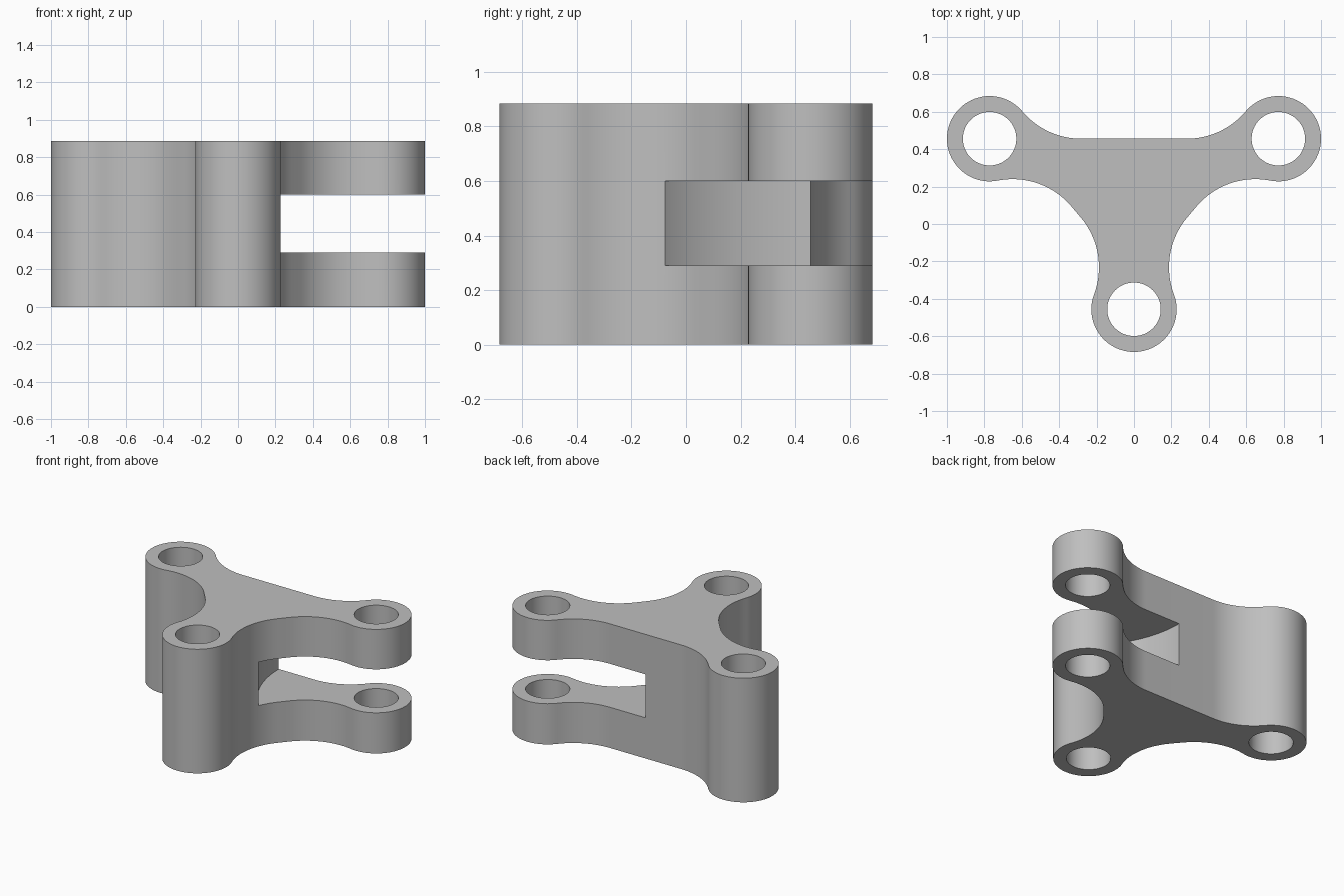
import bpy, bmesh, math
from mathutils import Vector

cube = bpy.data.objects.get("Cube")
if cube:
    bpy.data.objects.remove(cube, do_unlink=True)

HEIGHT = 0.885
BOSS_R, HOLE_R, FILLET_R = 0.228, 0.143, 0.412
SLOT_LOW, SLOT_HIGH, SLOT_R = 0.29, 0.60, 0.77
LEFT, RIGHT, FRONT = Vector((0.772, 0.456)), Vector((-0.772, 0.456)), Vector((0, -0.456))
# Each side: start boss, end boss, how far its straight edge sits inside the centre line
SIDES = [(LEFT, RIGHT, 0.0), (RIGHT, FRONT, 0.1), (FRONT, LEFT, 0.1)]

metal = bpy.data.materials.new("plain grey")
metal.use_nodes = True
GREY = (0.52, 0.52, 0.52, 1)
metal.diffuse_color = GREY
metal.node_tree.nodes["Principled BSDF"].inputs["Base Color"].default_value = GREY


def arc(centre, radius, start, end, steps, ccw=False):
    """Points from direction start to direction end, the short way or counterclockwise."""
    a = math.atan2(start.y, start.x)
    sweep = (math.atan2(end.y, end.x) - a) % math.tau
    if not ccw and sweep > math.pi:
        sweep -= math.tau
    angles = [a + sweep * i / steps for i in range(steps + 1)]
    return [centre + radius * Vector((math.cos(t), math.sin(t))) for t in angles]


def fillets(p, q, inset):
    """Inward normal and the two fillet centres of one side."""
    along = (q - p).normalized()
    inward = Vector((-along.y, along.x))
    run = math.sqrt((FILLET_R + BOSS_R) ** 2 - (FILLET_R - inset) ** 2)
    shift = (inset - FILLET_R) * inward
    return inward, p + run * along + shift, q - run * along + shift


def prism(name, points, z0, z1):
    """Extrude a closed outline from z0 to z1."""
    bm = bmesh.new()
    base = bm.faces.new([bm.verts.new((p.x, p.y, z0)) for p in points])
    top = bmesh.ops.extrude_face_region(bm, geom=[base], use_keep_orig=True)["geom"]
    bmesh.ops.translate(bm, vec=(0, 0, z1 - z0),
                        verts=[v for v in top if isinstance(v, bmesh.types.BMVert)])
    bmesh.ops.recalc_face_normals(bm, faces=bm.faces)
    mesh = bpy.data.meshes.new(name)
    bm.to_mesh(mesh)
    bm.free()
    mesh.materials.append(metal)
    obj = bpy.data.objects.new(name, mesh)
    bpy.context.collection.objects.link(obj)
    return obj


def disc(centre, radius, steps):
    x = Vector((1, 0))
    return [centre + radius * Vector((math.cos(t), math.sin(t)))
            for t in (math.tau * i / steps for i in range(steps))]


# Three-boss outline: fillet, straight edge, fillet, then round the next boss
outline = []
for i, (p, q, inset) in enumerate(SIDES):
    inward, c1, c2 = fillets(p, q, inset)
    next_c1 = fillets(*SIDES[(i + 1) % 3])[1]
    outline += arc(c1, FILLET_R, p - c1, inward, 20)
    outline += arc(c2, FILLET_R, inward, q - c2, 20)
    outline += arc(q, BOSS_R, c2 - q, next_c1 - q, 48, ccw=True)[1:-1]
bracket = prism("bracket", outline, 0, HEIGHT)

# Bolt holes through the bosses, and the round clearance slot at the left boss
cutters = [prism("hole_cutter", disc(c, HOLE_R, 64), -0.1, HEIGHT + 0.1)
           for c in (LEFT, RIGHT, FRONT)]
cutters.append(prism("slot_cutter", disc(LEFT, SLOT_R, 128), SLOT_LOW, SLOT_HIGH))

bpy.ops.object.select_all(action='DESELECT')
bpy.context.view_layer.objects.active = bracket
bracket.select_set(True)
for cutter in cutters:
    cutter.hide_render = True
    cut = bracket.modifiers.new("cut", 'BOOLEAN')
    cut.operation, cut.solver, cut.object = 'DIFFERENCE', 'EXACT', cutter
    bpy.ops.object.modifier_apply(modifier=cut.name)
    bpy.data.objects.remove(cutter, do_unlink=True)
bpy.ops.object.shade_smooth_by_angle(angle=math.radians(30))
